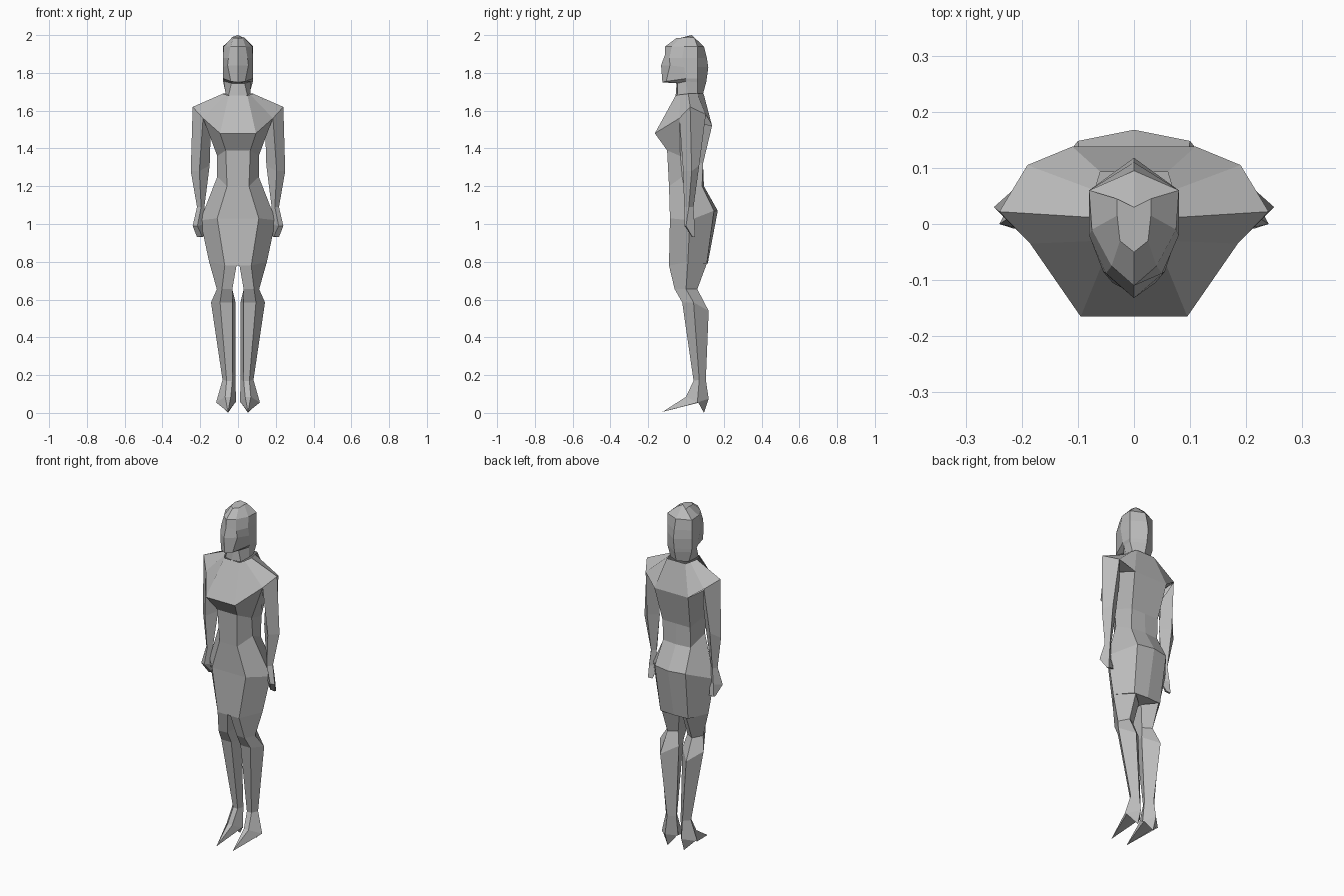
import bpy, bmesh

cube = bpy.data.objects.get("Cube")
if cube:
    bpy.data.objects.remove(cube, do_unlink=True)

grey = bpy.data.materials.new("plain grey")
grey.use_nodes = True
COLOUR = (0.5, 0.5, 0.5, 1)
grey.diffuse_color = COLOUR
grey.node_tree.nodes["Principled BSDF"].inputs["Base Color"].default_value = COLOUR


def loft(name, rings, cap_start=False, cap_end=False):
    """Join rings of equal point count into one flat-shaded skin."""
    bm = bmesh.new()
    rows = [[bm.verts.new(p) for p in ring] for ring in rings]
    for a, b in zip(rows, rows[1:]):
        n = len(a)
        for i in range(n):
            j = (i + 1) % n
            bm.faces.new((a[i], a[j], b[j], b[i]))
    if cap_start:
        bm.faces.new(rows[0])
    if cap_end:
        bm.faces.new(rows[-1])
    bmesh.ops.remove_doubles(bm, verts=bm.verts, dist=0.0005)
    bmesh.ops.recalc_face_normals(bm, faces=bm.faces)
    mesh = bpy.data.meshes.new(name)
    bm.to_mesh(mesh)
    bm.free()
    mesh.materials.append(grey)
    obj = bpy.data.objects.new(name, mesh)
    bpy.context.collection.objects.link(obj)
    return obj


def whole(half):
    """Complete a ring given front to back on the left side."""
    return half + [(-x, y, z) for x, y, z in reversed(half) if x > 0]


def limb(name, rings, **caps):
    """Build a limb on both sides."""
    for side, s in (("left", 1), ("right", -1)):
        loft(f"{side}_{name}", [[(s * x, y, z) for x, y, z in r] for r in rings], **caps)


# Head with hair and neck: front centre, face corner, side, back corner, back centre
head = [
    [(0, -.05, 1.985), (.025, -.03, 1.985), (.03, .015, 1.99), (.03, .045, 1.985), (0, .03, 2.0)],
    [(0, -.11, 1.94), (.04, -.075, 1.94), (.075, -.01, 1.94), (.08, .06, 1.94), (0, .095, 1.94)],
    [(0, -.11, 1.90), (.05, -.088, 1.88), (.08, -.02, 1.88), (.08, .06, 1.88), (0, .11, 1.88)],
    [(0, -.132, 1.84), (.055, -.085, 1.84), (.08, -.01, 1.83), (.08, .06, 1.83), (0, .118, 1.83)],
    [(0, -.125, 1.75), (.038, -.105, 1.755), (.078, 0, 1.77), (.08, .06, 1.77), (0, .11, 1.77)],
    [(0, -.05, 1.745), (.035, -.045, 1.745), (.07, 0, 1.755), (.078, .06, 1.75), (0, .107, 1.75)],
    [(0, -.055, 1.68), (.05, -.045, 1.68), (.065, .01, 1.69), (.06, .06, 1.69), (0, .09, 1.69)],
]
loft("head", [whole(r) for r in head], cap_start=True)

# Shoulders and chest, from neck base out to the bust, shoulder tips and upper back
shoulders = [
    [(.05, -.055, 1.68), (.065, -.03, 1.685), (.08, .012, 1.69), (.07, .06, 1.69),
     (.06, .093, 1.69), (0, .093, 1.69)],
    [(.095, -.165, 1.48), (.185, -.035, 1.56), (.24, .022, 1.62), (.19, .105, 1.58),
     (.11, .138, 1.52), (0, .138, 1.52)],
]
loft("shoulders", [whole(r) for r in shoulders], cap_end=True)

# Torso and skirt: front, side, back corner, back centre
torso = [
    [(.095, -.165, 1.48), (.185, -.035, 1.56), (.11, .138, 1.52), (0, .138, 1.52)],
    [(.065, -.10, 1.39), (.11, -.03, 1.36), (.09, .09, 1.32), (0, .09, 1.32)],
    [(.058, -.09, 1.2), (.11, -.02, 1.25), (.09, .085, 1.2), (0, .095, 1.2)],
    [(.11, -.085, 1.03), (.2, .02, 1.02), (.1, .148, 1.07), (0, .168, 1.07)],
    [(.07, -.09, .78), (.153, .01, .8), (.09, .11, .79), (0, .115, .79)],
]
loft("torso_and_skirt", [whole(r) for r in torso], cap_end=True)

# Arms and hands: front, outer, back, inner
arm = [
    [(.185, -.035, 1.56), (.24, .022, 1.62), (.19, .105, 1.58), (.145, .05, 1.47)],
    [(.205, -.015, 1.28), (.25, .03, 1.28), (.205, .07, 1.31), (.15, .03, 1.31)],
    [(.195, -.01, 1.09), (.217, .015, 1.09), (.2, .04, 1.09), (.178, .02, 1.09)],
    [(.215, -.008, .99), (.24, .0, .99), (.21, .045, 1.0), (.17, .02, 1.0)],
    [(.19, .03, .935), (.217, .035, .93), (.215, .048, .93), (.185, .048, .93)],
]
limb("arm", arm, cap_end=True)

# Legs: front outer, outer, back, inner, front inner
leg = [
    [(.07, -.09, .78), (.153, .01, .8), (.08, .11, .79), (.008, .05, .78), (.008, -.085, .78)],
    [(.085, -.06, .655), (.112, 0, .655), (.08, .06, .655), (.03, .03, .655), (.03, -.055, .655)],
    [(.095, -.02, .585), (.143, .04, .585), (.085, .12, .54), (.012, .05, .58), (.03, -.02, .585)],
    [(.06, .04, .17), (.082, .07, .175), (.05, .105, .175), (.014, .07, .175), (.03, .04, .17)],
]
limb("leg", leg)

# Feet: pointed toe and a small heel under the ankle
sole = (.053, .07, .055)
foot = [
    leg[-1],
    [(.068, 0, .085), (.116, .06, .055), (.053, .12, .075), (.01, .06, .055), (.038, 0, .085)],
    [(.053, -.125, .005), (.105, .065, .055), (.053, .095, 0), (.015, .065, .055), (.053, -.125, .005)],
    [sole] * 5,
]
limb("foot", foot)
